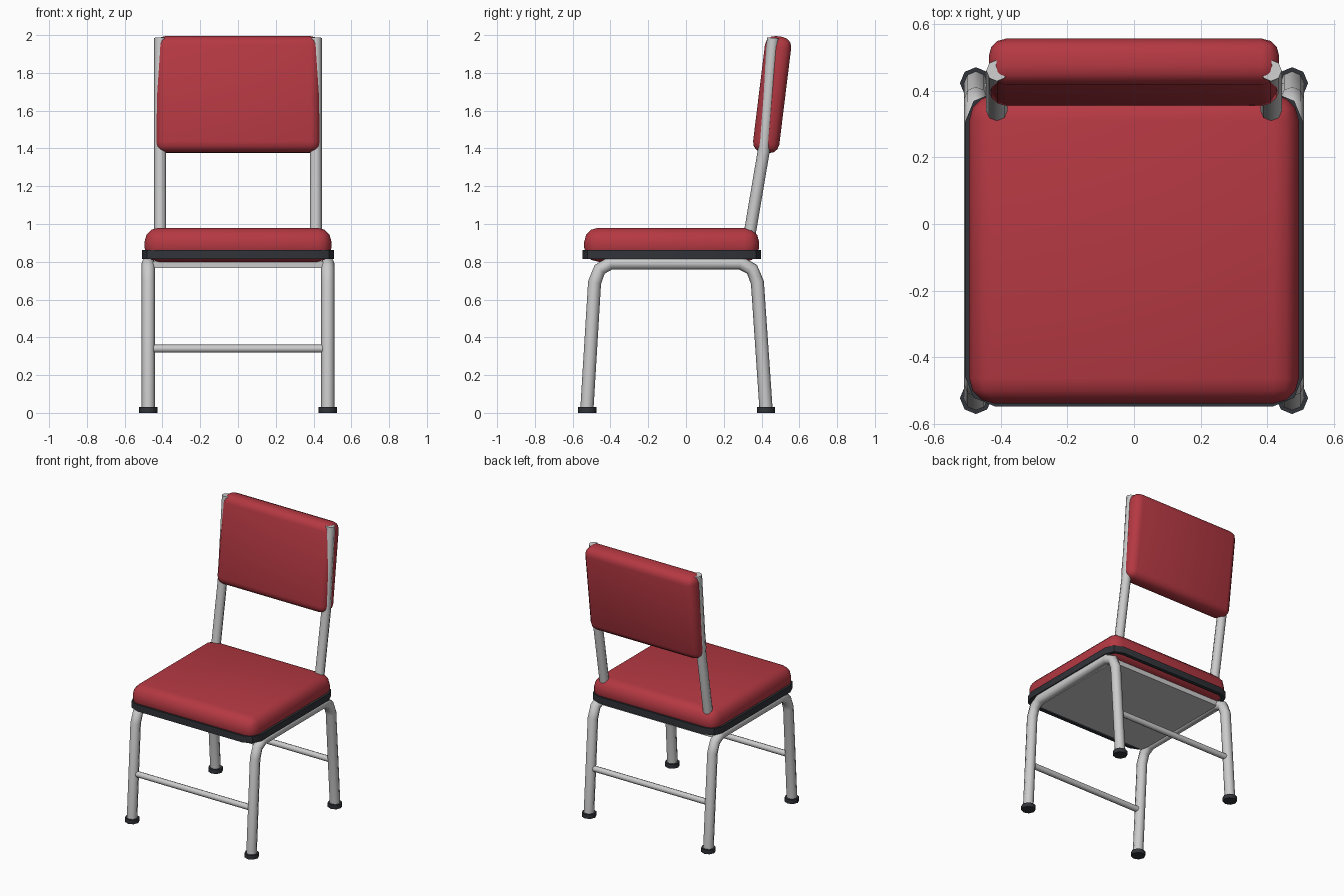
import bpy, bmesh, math

if "Cube" in bpy.data.objects:
    bpy.data.objects.remove(bpy.data.objects["Cube"])


def material(name, color):
    m = bpy.data.materials.new(name)
    m.diffuse_color = color
    m.use_nodes = True
    m.node_tree.nodes["Principled BSDF"].inputs["Base Color"].default_value = m.diffuse_color
    return m


RED = material("red_vinyl", (0.46, 0.04, 0.055, 1))
BLACK = material("black_rubber", (0.03, 0.033, 0.04, 1))


def select(ob):
    bpy.ops.object.select_all(action='DESELECT')
    ob.select_set(True)
    bpy.context.view_layer.objects.active = ob


def finish(ob, mat=None, angle=50):
    if mat:
        ob.data.materials.append(mat)
    select(ob)
    bpy.ops.object.shade_smooth_by_angle(angle=math.radians(angle))
    return ob


def tube(name, points, radius):
    # eight-sided capped tube along a path
    cu = bpy.data.curves.new(name, 'CURVE')
    cu.dimensions = '3D'
    cu.bevel_depth = radius
    cu.bevel_resolution = 2
    cu.use_fill_caps = True
    sp = cu.splines.new('POLY')
    sp.points.add(len(points) - 1)
    for p, co in zip(sp.points, points):
        p.co = (*co, 1)
    ob = bpy.data.objects.new(name, cu)
    bpy.context.collection.objects.link(ob)
    select(ob)
    bpy.ops.object.convert(target='MESH')
    return finish(bpy.context.object)


def box(name, center, size, bevel=0, segments=3, tilt=0, mat=None):
    bpy.ops.mesh.primitive_cube_add(size=1, location=center)
    ob = bpy.context.object
    ob.name = name
    ob.scale = size
    bpy.ops.object.transform_apply(location=False, rotation=False, scale=True)
    ob.rotation_euler.x = tilt
    if bevel:
        b = ob.modifiers.new("bevel", 'BEVEL')
        b.width = bevel
        b.segments = segments
        b.limit_method = 'NONE'
        bpy.ops.object.modifier_apply(modifier=b.name)
    return finish(ob, mat)


# side profile of one leg loop (y, z) and of one back post
LEG = [(-0.525, 0.015), (-0.484, 0.69), (-0.457, 0.76), (-0.40, 0.793),
       (0.29, 0.793), (0.35, 0.76), (0.378, 0.69), (0.424, 0.015)]
POST = [(0.329, 0.90), (0.412, 1.39), (0.461, 1.985)]

for side, s in (("left", -1), ("right", 1)):
    tube(side + "_leg_loop", [(s * 0.475, y, z) for y, z in LEG], 0.035)
    tube(side + "_back_post", [(s * 0.412, y, z) for y, z in POST], 0.032)
    # rubber feet
    for end, y in (("front", -0.523), ("back", 0.423)):
        bpy.ops.mesh.primitive_cylinder_add(vertices=8, radius=0.048, depth=0.03,
                                            location=(s * 0.475, y, 0.015))
        foot = bpy.context.object
        foot.name = f"{side}_{end}_foot"
        finish(foot, BLACK)

# cross rods between the legs
for end, y in (("front", -0.505), ("back", 0.402)):
    tube(end + "_cross_rod", [(-0.475, y, 0.34), (0.475, y, 0.34)], 0.021)

# panel under the seat
box("seat_panel", (0, -0.065, 0.785), (0.90, 0.77, 0.036))

# cushions
box("seat_cushion", (0, -0.076, 0.89), (0.99, 0.926, 0.18), 0.075, mat=RED)
box("back_cushion", (0, 0.456, 1.685), (0.872, 0.14, 0.62), 0.052,
    tilt=-math.radians(7), mat=RED)

# trim band around the seat: rounded rectangle swept up, then thickened inward
hx, hy, cy, r, steps = 0.508, 0.472, -0.076, 0.09, 2
outline = []
for i, (sx, sy) in enumerate(((1, 1), (-1, 1), (-1, -1), (1, -1))):
    for k in range(steps + 1):
        a = math.pi / 2 * (i + k / steps)
        outline.append((sx * (hx - r) + r * math.cos(a),
                        cy + sy * (hy - r) + r * math.sin(a)))
bm = bmesh.new()
low = [bm.verts.new((x, y, 0.815)) for x, y in outline]
top = [bm.verts.new((x, y, 0.863)) for x, y in outline]
n = len(outline)
for i in range(n):
    j = (i + 1) % n
    bm.faces.new((low[i], low[j], top[j], top[i]))
me = bpy.data.meshes.new("seat_trim")
bm.to_mesh(me)
bm.free()
trim = bpy.data.objects.new("seat_trim", me)
bpy.context.collection.objects.link(trim)
select(trim)
sol = trim.modifiers.new("thickness", 'SOLIDIFY')
sol.thickness = 0.025
sol.offset = -1
bpy.ops.object.modifier_apply(modifier=sol.name)
finish(trim, BLACK, 30)
